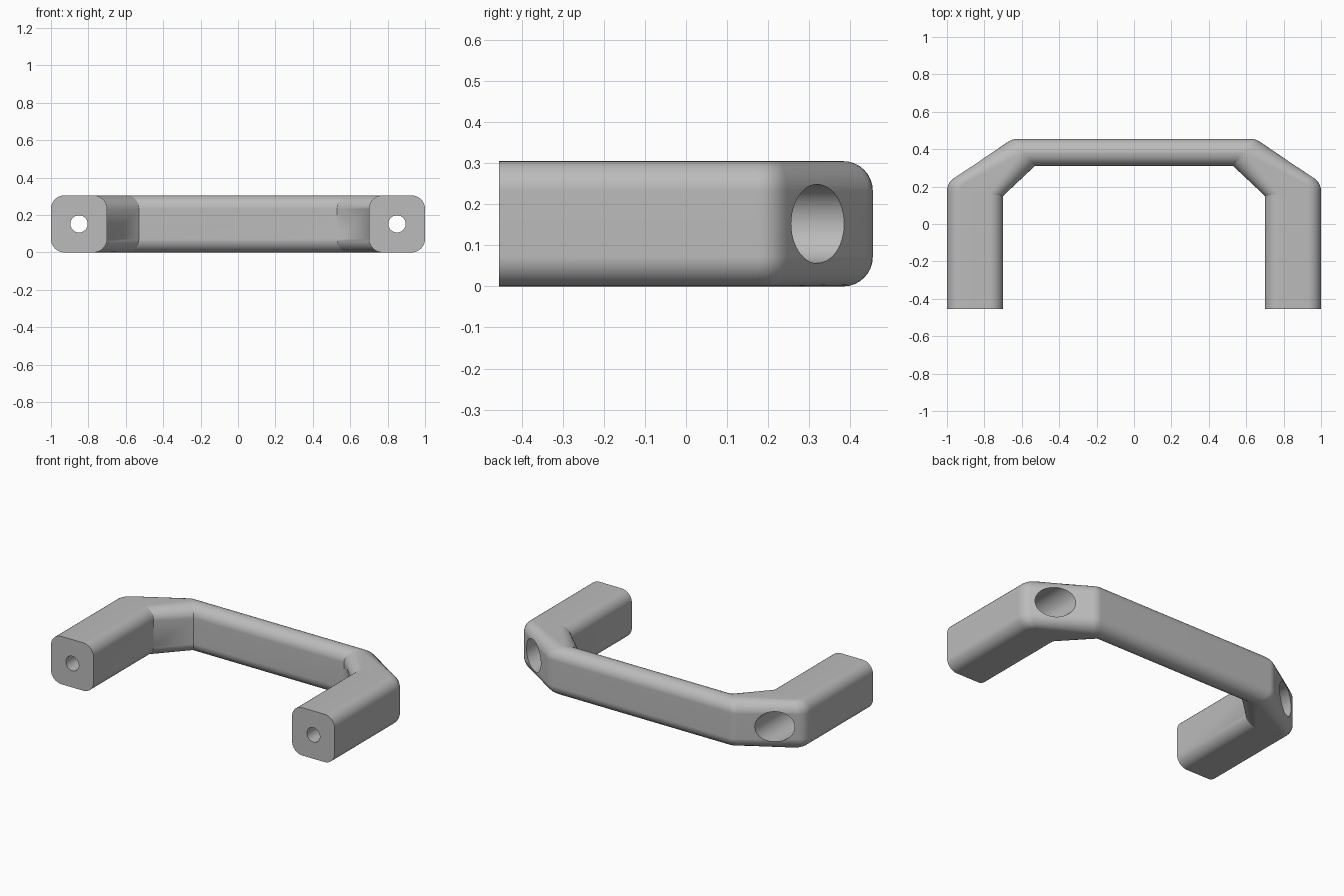
import bpy, bmesh, math
from mathutils import Vector

if "Cube" in bpy.data.objects:
    bpy.data.objects.remove(bpy.data.objects["Cube"])

HEIGHT, FRONT, RADIUS = 0.305, -0.455, 0.072

grey = bpy.data.materials.new("satin grey")
grey.use_nodes = True
grey.diffuse_color = (0.5, 0.5, 0.5, 1)
grey.node_tree.nodes["Principled BSDF"].inputs["Base Color"].default_value = (0.5, 0.5, 0.5, 1)


def rounded_corner(before, corner, after, reach, steps=5):
    """Points of a soft bend between two straight runs."""
    a = corner + (before - corner).normalized() * reach
    b = corner + (after - corner).normalized() * reach
    return [a.lerp(corner, t).lerp(corner.lerp(b, t), t)
            for t in (i / steps for i in range(steps + 1))]


def section(inner, outer, width, segs=8):
    """Rounded rectangle standing between an inner and an outer plan point."""
    along = outer - inner
    length = along.length
    ru = RADIUS * length / width
    ring = []
    for cu, cz, start in ((length - ru, HEIGHT - RADIUS, 0), (ru, HEIGHT - RADIUS, 90),
                          (ru, RADIUS, 180), (length - ru, RADIUS, 270)):
        for i in range(segs + 1):
            a = math.radians(start + 90 * i / segs)
            p = inner + along * ((cu + ru * math.cos(a)) / length)
            ring.append((p.x, p.y, cz + RADIUS * math.sin(a)))
    return ring


# Plan of the right-angled half: leg, slanted shoulder, bar
leg_end, shoulder, bar_end = Vector((1, FRONT)), Vector((1, 0.22)), Vector((0.65, 0.455))
in_end, in_shoulder, in_bar = Vector((0.7, FRONT)), Vector((0.7, 0.15)), Vector((0.53, 0.31))
half = [section(in_end, leg_end, 0.3)]
half += [section(in_shoulder, p, 0.3)
         for p in rounded_corner(leg_end, shoulder, bar_end, 0.045)]
half += [section(in_bar, p, 0.145)
         for p in rounded_corner(shoulder, bar_end, Vector((0, 0.455)), 0.025, 3)]
rings = half + [[(-x, y, z) for x, y, z in ring] for ring in reversed(half)]

# Skin the sections into one solid handle
bm = bmesh.new()
loops = [[bm.verts.new(p) for p in ring] for ring in rings]
count = len(loops[0])
for a, b in zip(loops, loops[1:]):
    for i in range(count):
        j = (i + 1) % count
        bm.faces.new((a[i], a[j], b[j], b[i]))
bm.faces.new(loops[0])
bm.faces.new(reversed(loops[-1]))
bmesh.ops.remove_doubles(bm, verts=bm.verts, dist=0.0002)
bmesh.ops.recalc_face_normals(bm, faces=bm.faces)
mesh = bpy.data.meshes.new("handle")
bm.to_mesh(mesh)
bm.free()
handle = bpy.data.objects.new("handle", mesh)
bpy.context.collection.objects.link(handle)
mesh.materials.append(grey)


def drill(name, x, y0, y1, radius):
    """Cut a round hole running front to back."""
    bpy.ops.mesh.primitive_cylinder_add(vertices=48, radius=radius, depth=y1 - y0,
                                        location=(x, (y0 + y1) / 2, HEIGHT / 2),
                                        rotation=(math.pi / 2, 0, 0))
    cutter = bpy.context.object
    cutter.name = name
    cutter.hide_render = True
    cutter.data.materials.append(grey)
    mod = handle.modifiers.new(name, 'BOOLEAN')
    mod.operation, mod.solver, mod.object = 'DIFFERENCE', 'EXACT', cutter
    bpy.context.view_layer.objects.active = handle
    bpy.ops.object.modifier_apply(modifier=name)
    bpy.data.objects.remove(cutter)


# Screw holes from the feet, wide counterbores from the shoulders
for side in (-1, 1):
    drill("counterbore", side * 0.85, -0.15, 0.7, 0.096)
    drill("screw_hole", side * 0.85, -0.6, 0.0, 0.046)

bpy.ops.object.select_all(action='DESELECT')
handle.select_set(True)
bpy.context.view_layer.objects.active = handle
bpy.ops.object.shade_smooth_by_angle(angle=math.radians(30))
normals = handle.modifiers.new("even_shading", 'WEIGHTED_NORMAL')
normals.keep_sharp = True
